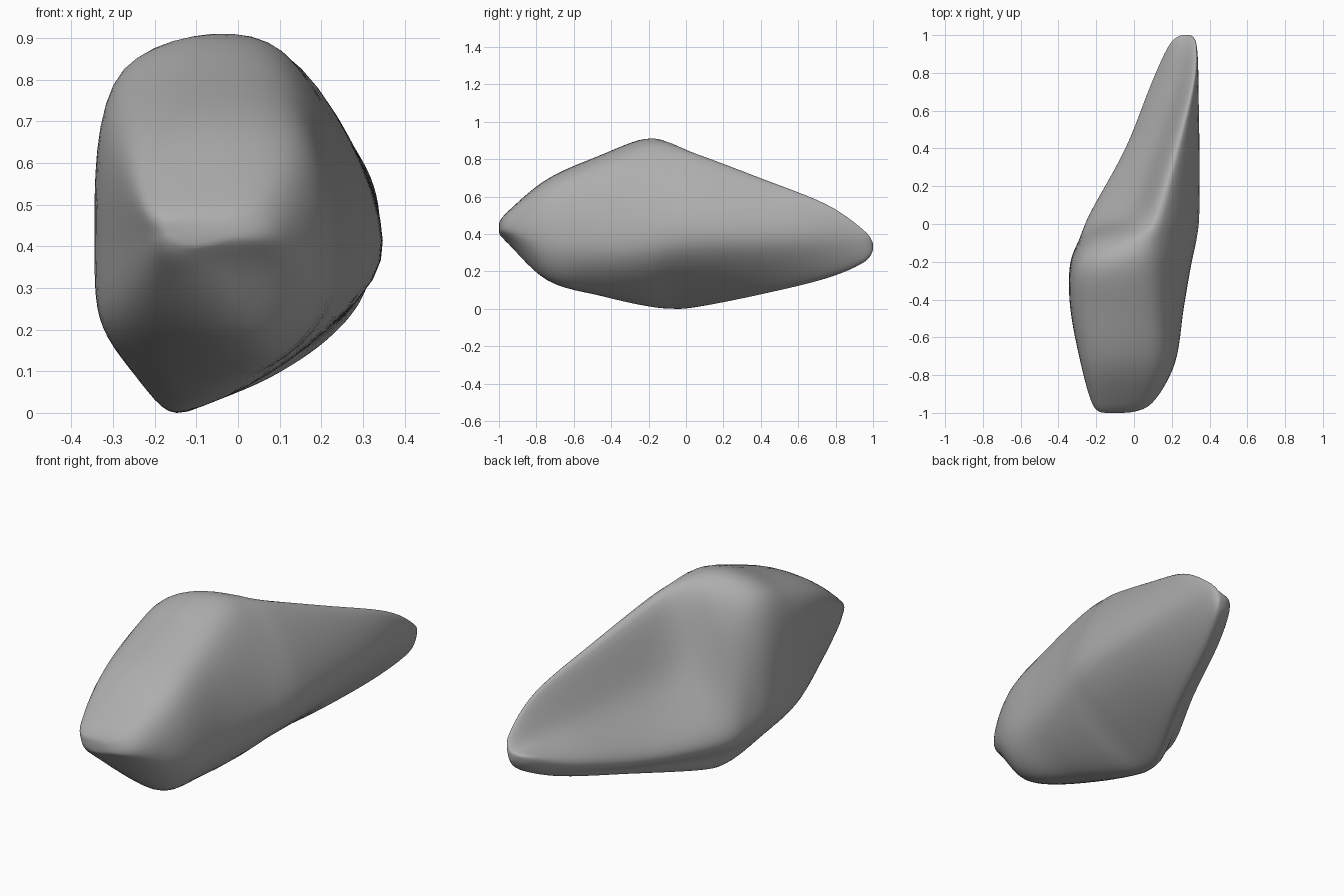
import bpy
import bmesh
from mathutils import Vector

cube = bpy.data.objects.get("Cube")
if cube:
    bpy.data.objects.remove(cube, do_unlink=True)

# Stations from the blunt front end to the thin back tip
stations = [-1, -.95, -.74, -.45, -.22, -.08, .06, .4, .75, .95, 1]

# Long rails that run over the stone, each an (x, z) point per station
left_rim = [(-.16, .46), (-.2, .51), (-.24, .66), (-.28, .76), (-.27, .83), (-.2, .74),
            (-.03, .5), (.11, .425), (.22, .39), (.265, .365), (.28, .35)]
top_ridge = [(-.06, .45), (.04, .51), (.13, .66), (.125, .78), (.11, .86), (.11, .865),
             (.14, .83), (.23, .7), (.315, .56), (.325, .42), (.3, .35)]
right_flank = [(-.03, .42), (.09, .41), (.215, .35), (.26, .32), (.3, .33), (.33, .35),
               (.345, .36), (.345, .37), (.335, .37), (.325, .35), (.3, .33)]
keel = [(-.1, .4), (-.06, .35), (.07, .15), (0, .07), (-.07, .02), (-.1, .01),
        (-.07, .02), (.09, .09), (.21, .17), (.28, .25), (.29, .31)]
left_low = [(-.15, .41), (-.17, .36), (-.2, .24), (-.28, .17), (-.28, .13), (-.23, .09),
            (-.18, .09), (-.005, .12), (.12, .2), (.21, .27), (.26, .32)]
left_edge = [(-.17, .43), (-.21, .42), (-.27, .4), (-.335, .37), (-.34, .36), (-.29, .26),
             (-.225, .21), (-.04, .2), (.1, .27), (.19, .33), (.25, .34)]
rails = [left_rim, top_ridge, right_flank, keel, left_low, left_edge]


def spline(a, b, c, d, t):
    """Smooth curve from b to c."""
    return (b * 2 + (c - a) * t + (a * 2 - b * 5 + c * 4 - d) * t ** 2
            + (b * 3 - a - c * 3 + d) * t ** 3) / 2


def along(points, steps):
    """Open curve through the points."""
    last = len(points) - 1
    out = []
    for i in range(last):
        quad = [points[min(max(i + k, 0), last)] for k in (-1, 0, 1, 2)]
        out += [spline(*quad, s / steps) for s in range(steps)]
    return out + [points[-1]]


def around(points, steps):
    """Closed curve through the points."""
    n = len(points)
    return [spline(*[points[(i + k) % n] for k in (-1, 0, 1, 2)], s / steps)
            for i in range(n) for s in range(steps)]


# Skin the rails into a closed body
curves = [along([Vector((x, y, z)) for y, (x, z) in zip(stations, rail)], 6) for rail in rails]
bm = bmesh.new()
rings = [[bm.verts.new(p) for p in around(list(section), 9)] for section in zip(*curves)]
for a, b in zip(rings, rings[1:]):
    for i in range(len(a)):
        j = (i + 1) % len(a)
        bm.faces.new((a[i], a[j], b[j], b[i]))

# Close both ends with a fan
for ring in (rings[0], rings[-1]):
    centre = sum((v.co for v in ring), Vector()) / len(ring)
    tip = bm.verts.new(centre)
    for i in range(len(ring)):
        bm.faces.new((ring[i], ring[(i + 1) % len(ring)], tip))

# Soften the worn surface and rest it on the floor
for _ in range(2):
    bmesh.ops.smooth_vert(bm, verts=bm.verts, factor=.5,
                          use_axis_x=True, use_axis_y=True, use_axis_z=True)
bmesh.ops.recalc_face_normals(bm, faces=bm.faces)
floor = min(v.co.z for v in bm.verts)
bmesh.ops.translate(bm, verts=bm.verts, vec=(0, 0, -floor))

mesh = bpy.data.meshes.new("stone_body")
bm.to_mesh(mesh)
bm.free()
stone = bpy.data.objects.new("stone_body", mesh)
bpy.context.collection.objects.link(stone)

# Plain grey stone
grey = bpy.data.materials.new("stone_grey")
grey.use_nodes = True
colour = (.42, .42, .42, 1)
grey.diffuse_color = colour
grey.node_tree.nodes["Principled BSDF"].inputs["Base Color"].default_value = colour
mesh.materials.append(grey)

bpy.context.view_layer.objects.active = stone
stone.select_set(True)
bpy.ops.object.shade_smooth()
